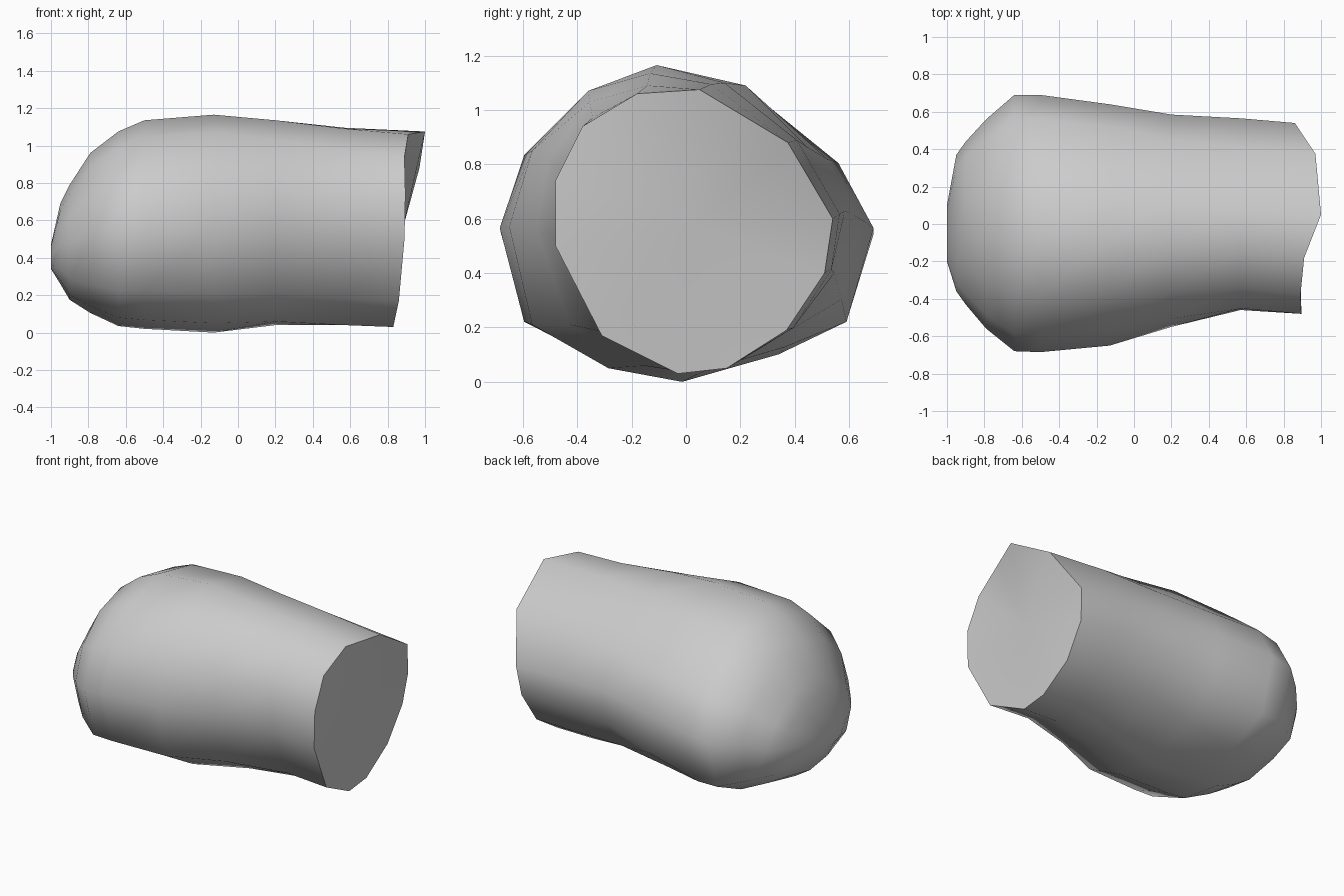
import bpy, bmesh

if "Cube" in bpy.data.objects:
    bpy.data.objects.remove(bpy.data.objects["Cube"])

# Cross-section (y, z) at the widest part, clockwise from the top
body = [(-.11, 1.165), (.24, 1.09), (.56, .82), (.69, .57), (.59, .21), (.34, .085),
        (-.01, 0), (-.3, .05), (-.6, .21), (-.69, .57), (-.6, .85), (-.38, 1.07)]
# Rim of the cut end (x, y, z): slightly uneven
rim = [(.91, -.18, 1.06), (1, .05, 1.075), (.97, .375, .88), (.86, .54, .6),
       (.84, .51, .4), (.83, .37, .19), (.83, .15, .05), (.83, -.03, .03),
       (.86, -.31, .17), (.89, -.48, .5), (.895, -.48, .74), (.89, -.38, .94)]
# Stations along the length: x, ymin, ymax, zmin, zmax
stations = [(-1, -.2, .1, .34, .47), (-.95, -.36, .37, .26, .69), (-.9, -.43, .44, .175, .79),
            (-.79, -.56, .56, .105, .96), (-.64, -.68, .69, .035, 1.075),
            (-.5, -.685, .69, .02, 1.135), (-.13, -.65, .64, 0, 1.165),
            (.2, -.55, .585, .04, 1.135), (.57, -.46, .565, .04, 1.095)]


def normalise(points):
    ys, zs = zip(*points)
    return [((y - min(ys)) / (max(ys) - min(ys)), (z - min(zs)) / (max(zs) - min(zs)))
            for y, z in points]


body_n = normalise(body)
rim_n = normalise([p[1:] for p in rim])


def blend(i, x):
    """Section corner between body and rim shape; the back lower side narrows sooner."""
    t = (x + .5) / .8 if i in (3, 4, 5) else (x + .13) / .8
    t = min(max(t, 0), 1)
    return [a + (b - a) * t for a, b in zip(body_n[i], rim_n[i])]


# Rounded body lofted from the blunt tip to the rim
bm = bmesh.new()
n = len(body)
rings = []
for x, y0, y1, z0, z1 in stations:
    section = normalise([blend(i, x) for i in range(n)])
    rings.append([bm.verts.new((x, y0 + (y1 - y0) * u, z0 + (z1 - z0) * v)) for u, v in section])
rings.append([bm.verts.new(p) for p in rim])

bm.faces.new(rings[0])
for a, b in zip(rings, rings[1:]):
    for i in range(n):
        j = (i + 1) % n
        bm.faces.new((a[i], b[i], b[j], a[j]))

# Cap closing the cut end
centre = bm.verts.new((.885, .03, .57))
for i in range(n):
    bm.faces.new((rings[-1][i], centre, rings[-1][(i + 1) % n]))

bmesh.ops.recalc_face_normals(bm, faces=bm.faces)
for f in bm.faces:
    f.smooth = True
for i in range(n):
    bm.edges.get((rings[-1][i], rings[-1][(i + 1) % n])).smooth = False

mesh = bpy.data.meshes.new("rounded_body")
bm.to_mesh(mesh)
bm.free()
bpy.context.collection.objects.link(bpy.data.objects.new("rounded_body", mesh))
